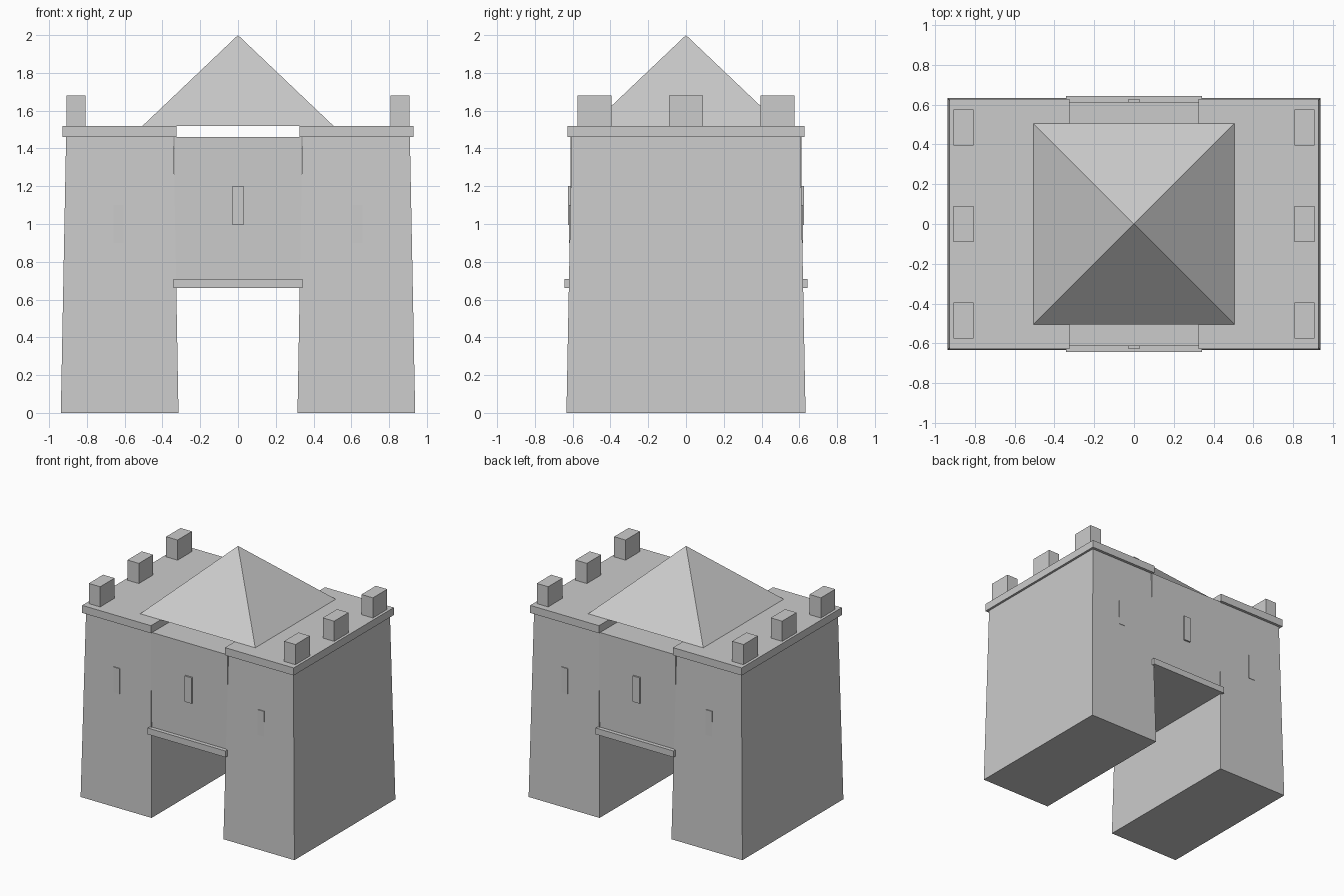
import bpy
import bmesh

if "Cube" in bpy.data.objects:
    bpy.data.objects.remove(bpy.data.objects["Cube"])

stone = bpy.data.materials.new("grey stone")
stone.diffuse_color = (0.6, 0.6, 0.6, 1)
stone.use_nodes = True
stone.node_tree.nodes["Principled BSDF"].inputs["Base Color"].default_value = stone.diffuse_color


def make(name, verts, faces):
    mesh = bpy.data.meshes.new(name)
    mesh.from_pydata(verts, [], faces)
    bm = bmesh.new()
    bm.from_mesh(mesh)
    bmesh.ops.recalc_face_normals(bm, faces=bm.faces)
    bm.to_mesh(mesh)
    bm.free()
    mesh.materials.append(stone)
    obj = bpy.data.objects.new(name, mesh)
    bpy.context.collection.objects.link(obj)
    return obj


def ring(x, y, z):
    return [(x[0], y[0], z), (x[1], y[0], z), (x[1], y[1], z), (x[0], y[1], z)]


def block(name, x, y, z, top_x=None, top_y=None):
    """Box from x, y, z ranges, with an optional different top."""
    verts = ring(x, y, z[0]) + ring(top_x or x, top_y or y, z[1])
    sides = [(i, (i + 1) % 4, 4 + (i + 1) % 4, 4 + i) for i in range(4)]
    return make(name, verts, [(0, 1, 2, 3), (4, 5, 6, 7)] + sides)


def span(sign, a, b):
    return tuple(sorted((sign * a, sign * b)))


for side, s in (("left", -1), ("right", 1)):
    # Tapered gate tower with an overhanging cap
    block(side + "_tower", span(s, 0.315, 0.938), (-0.633, 0.633), (0, 1.46),
          span(s, 0.341, 0.91), (-0.605, 0.605))
    block(side + "_cap", span(s, 0.325, 0.928), (-0.627, 0.627), (1.46, 1.52))
    # Battlements along the outer edge
    for i, y in enumerate((-0.485, 0, 0.485)):
        block(f"{side}_battlement_{i + 1}", span(s, 0.807, 0.907),
              (y - 0.09, y + 0.09), (1.52, 1.68))
    # Shallow slit windows, front and back
    for face, f in (("front", -1), ("back", 1)):
        block(f"{side}_{face}_slit", span(s, 0.605, 0.66),
              span(f, 0.58, 0.619), (0.9, 1.1))

# Wall bridging the passage
block("bridge_wall", (-0.335, 0.335), (-0.612, 0.612), (0.66, 1.46))

# Ledge over the passage and central window, front and back
for face, f in (("front", -1), ("back", 1)):
    block(face + "_ledge", (-0.342, 0.342), span(f, 0.58, 0.643), (0.66, 0.71))
    block(face + "_window", (-0.03, 0.03), span(f, 0.59, 0.625), (0.995, 1.2))

# Pyramid roof
make("roof", ring((-0.505, 0.505), (-0.505, 0.505), 1.52) + [(0, 0, 2)],
     [(0, 1, 2, 3)] + [(i, (i + 1) % 4, 4) for i in range(4)])
